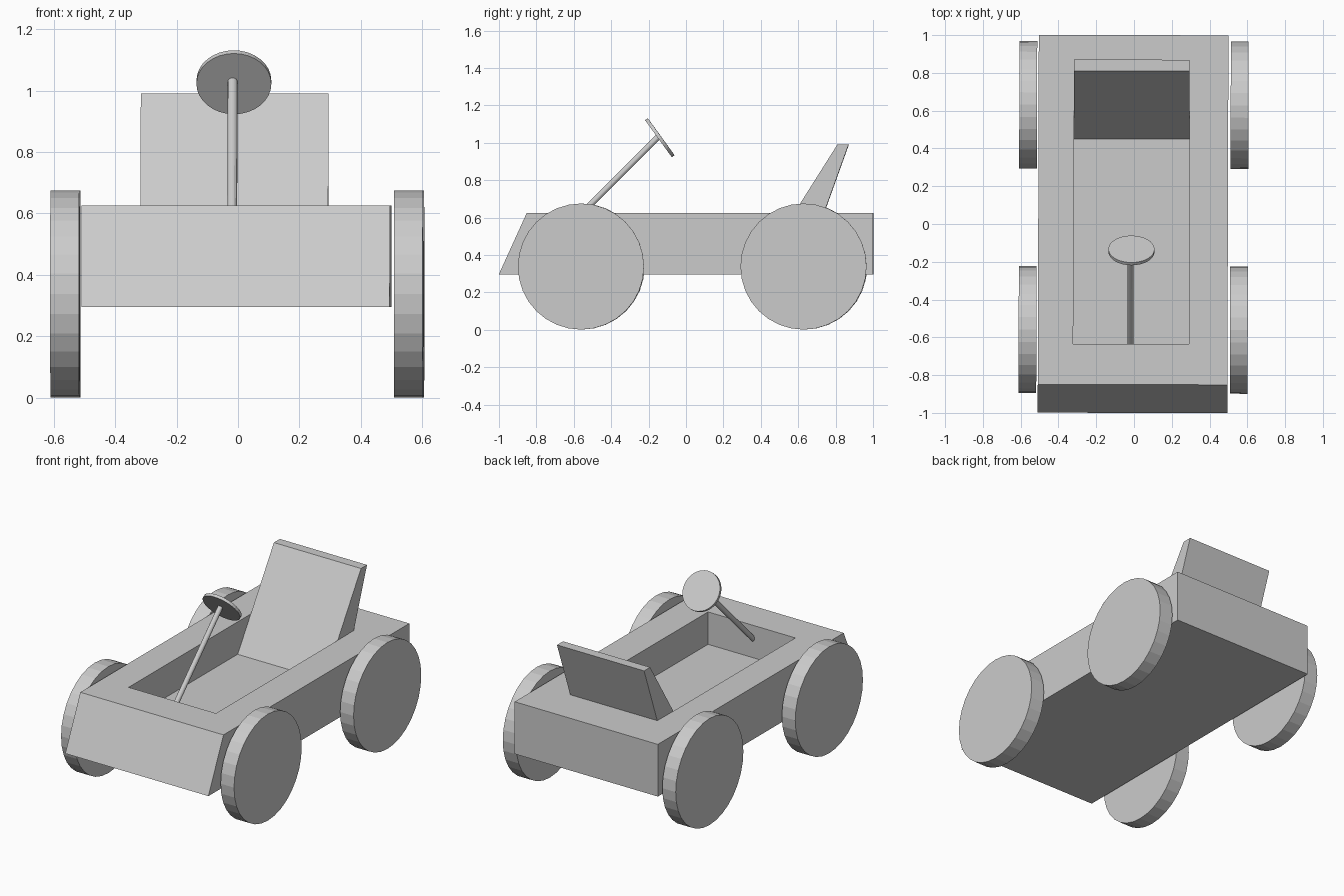
import bpy, bmesh
from mathutils import Vector

cube = bpy.data.objects.get("Cube")
if cube:
    bpy.data.objects.remove(cube, do_unlink=True)

# One plain grey for the whole kart
grey = bpy.data.materials.new("plain grey")
grey.use_nodes = True
grey.diffuse_color = (0.6, 0.6, 0.6, 1)
grey.node_tree.nodes["Principled BSDF"].inputs["Base Color"].default_value = (0.6, 0.6, 0.6, 1)

YAW = -0.003  # the kart stands very slightly turned


def finish(name, bm):
    bmesh.ops.recalc_face_normals(bm, faces=bm.faces)
    mesh = bpy.data.meshes.new(name)
    bm.to_mesh(mesh)
    bm.free()
    mesh.materials.append(grey)
    obj = bpy.data.objects.new(name, mesh)
    obj.rotation_euler.z = YAW
    bpy.context.collection.objects.link(obj)
    return obj


def prism(name, profile, x0, x1):
    """Extrude a side profile of (y, z) points across x."""
    bm = bmesh.new()
    face = bm.faces.new([bm.verts.new((x0, y, z)) for y, z in profile])
    out = bmesh.ops.extrude_face_region(bm, geom=[face])
    moved = [v for v in out["geom"] if isinstance(v, bmesh.types.BMVert)]
    bmesh.ops.translate(bm, verts=moved, vec=(x1 - x0, 0, 0))
    return finish(name, bm)


def rod(name, start, end, radius, sides):
    """Closed cylinder between two points."""
    a, b = Vector(start), Vector(end)
    bm = bmesh.new()
    bmesh.ops.create_cone(bm, cap_ends=True, segments=sides, radius1=radius,
                          radius2=radius, depth=(b - a).length)
    turn = (b - a).to_track_quat("Z", "Y").to_matrix()
    bmesh.ops.rotate(bm, verts=bm.verts, matrix=turn)
    bmesh.ops.translate(bm, verts=bm.verts, vec=(a + b) / 2)
    return finish(name, bm)


# Body with a sloped nose and a sunken cockpit
FLOOR = 0.42
body = prism("body", [(-1, 0.295), (-0.85, 0.625), (1, 0.625), (1, 0.295)], -0.507, 0.497)
cutter = prism("cockpit_cutter", [(-0.635, FLOOR), (-0.635, 0.8), (0.68, 0.8), (0.68, FLOOR)],
               -0.32, 0.293)
cut = body.modifiers.new("cockpit", "BOOLEAN")
cut.operation = "DIFFERENCE"
cut.solver = "EXACT"
cut.object = cutter
bpy.context.view_layer.objects.active = body
body.select_set(True)
bpy.ops.object.modifier_apply(modifier=cut.name)
bpy.data.objects.remove(cutter, do_unlink=True)

# Wedge seat back leaning out of the cockpit
prism("seat", [(0.45, FLOOR), (0.81, 0.99), (0.87, 0.99), (0.665, FLOOR)], -0.319, 0.292)

# Four solid disc wheels
for end, y in (("front", -0.56), ("rear", 0.63)):
    for side, x in (("right", -0.562), ("left", 0.557)):
        rod(f"{end}_{side}_wheel", (x - 0.047, y, 0.338), (x + 0.047, y, 0.338), 0.337, 32)

# Steering column and tilted disc wheel
rod("steering_column", (-0.017, -0.66, 0.52), (-0.017, -0.15, 1.03), 0.016, 16)
hub = Vector((-0.013, -0.14, 1.027))
axis = Vector((0, 0.81, 0.585)) * 0.009
rod("steering_wheel", hub - axis, hub + axis, 0.122, 32)
